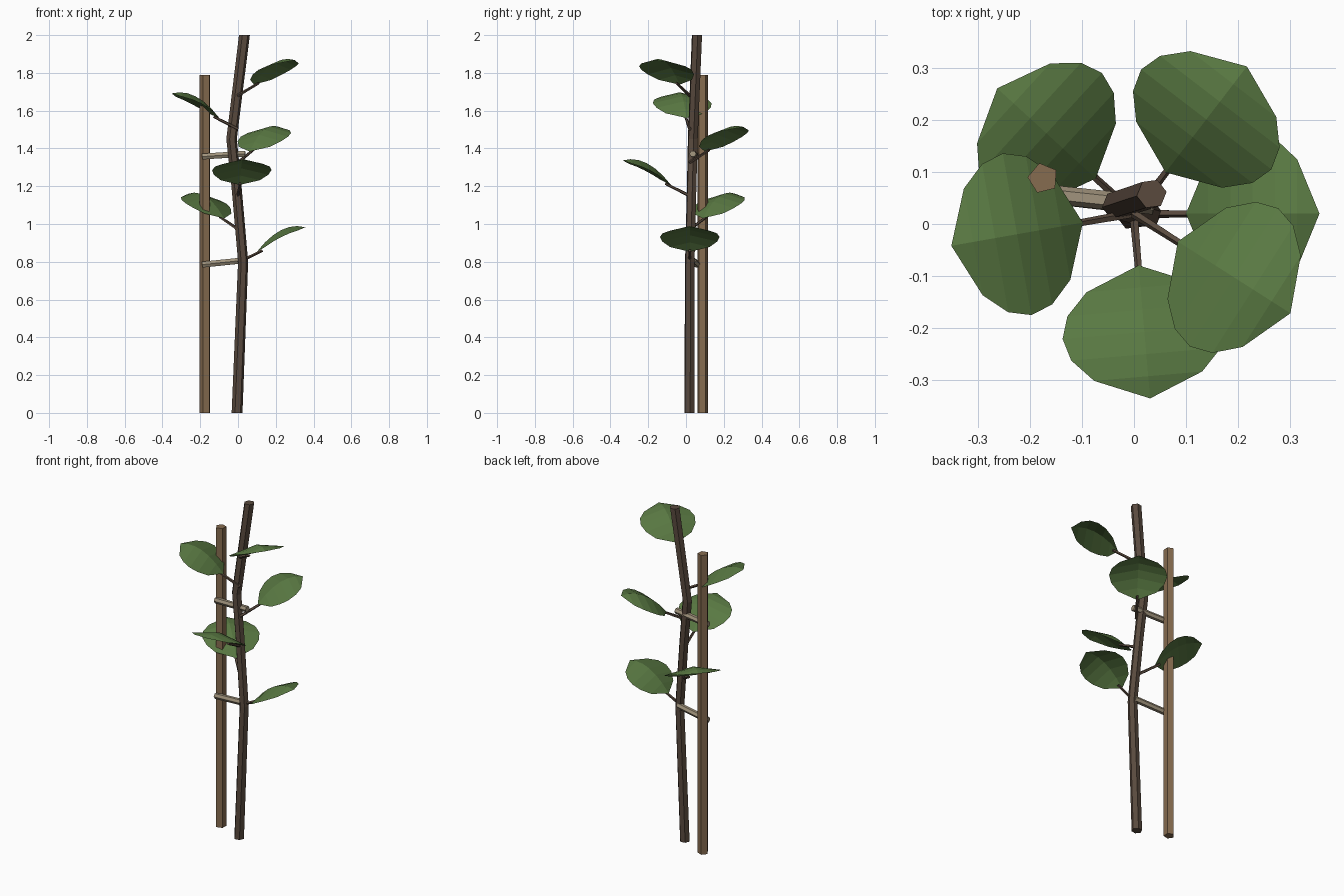
import bpy, math
from mathutils import Vector

if "Cube" in bpy.data.objects:
    bpy.data.objects.remove(bpy.data.objects["Cube"])


def material(name, rgb):
    m = bpy.data.materials.new(name)
    m.diffuse_color = (*rgb, 1)
    m.use_nodes = True
    m.node_tree.nodes["Principled BSDF"].inputs["Base Color"].default_value = m.diffuse_color
    return m


BARK = material("bark", (0.10, 0.068, 0.048))
WOOD = material("stake_wood", (0.24, 0.15, 0.08))
TWINE = material("twine", (0.35, 0.29, 0.20))
GREEN = material("leaf_green", (0.10, 0.19, 0.055))


def add_mesh(name, verts, faces, mat):
    me = bpy.data.meshes.new(name)
    me.from_pydata(verts, [], faces)
    me.materials.append(mat)
    me.update()
    ob = bpy.data.objects.new(name, me)
    bpy.context.collection.objects.link(ob)
    return ob


def tube(name, path, radii, sides, mat, phase=0.0, level=False):
    """Faceted tube; level=True keeps every ring horizontal."""
    pts = [Vector(p) for p in path]
    verts, faces = [], []
    d = (pts[-1] - pts[0]).normalized()
    u, v = Vector((1, 0, 0)), Vector((0, 1, 0))
    if not level:
        u = d.cross(Vector((0, 0, 1))).normalized()
        v = d.cross(u)
    for p, r in zip(pts, radii):
        for k in range(sides):
            a = math.radians(phase) + math.tau * k / sides
            verts.append(p + r * (math.cos(a) * u + math.sin(a) * v))
    for i in range(len(pts) - 1):
        for k in range(sides):
            a, b = i * sides + k, i * sides + (k + 1) % sides
            faces.append((a, b, b + sides, a + sides))
    faces.append(tuple(reversed(range(sides))))
    faces.append(tuple(range(len(verts) - sides, len(verts))))
    return add_mesh(name, verts, faces, mat)


# Crooked trunk and straight support stake
tube("trunk", [(-.005, .018, 0), (.027, .02, .8), (-.008, .03, 1.2), (-.034, .036, 1.45),
               (.034, .058, 2)], [.029, .027, .027, .028, .029], 6, BARK, 8, True)
tube("stake", [(-.175, .088, 0), (-.175, .088, 1.79)], [.03, .03], 5, WOOD, 32, True)

# Ties between stake and trunk
tube("lower_tie", [(-.188, .06, .785), (.025, .035, .807)], [.018, .018], 6, TWINE)
tube("upper_tie", [(-.188, .06, 1.357), (.038, .036, 1.372)], [.018, .018], 6, TWINE)


# Arched leaf with drooping margins: left edge, midrib, right edge per row
def leaf(name, base, az, rows=6, length=.257, half=.158):
    fwd = Vector((math.cos(az), math.sin(az), 0))
    side = Vector((-fwd.y, fwd.x, 0))
    verts, faces = [Vector(base)], []
    for i in range(1, rows + 1):
        t = i / rows
        mid = Vector(base) + fwd * length * t + Vector((0, 0, .33 * t - .20 * t * t))
        if i == rows:
            verts.append(mid)
            break
        w = math.sin(math.pi * t) ** .6
        drop = Vector((0, 0, -.037 * w))
        verts += [mid + side * half * w + drop, mid, mid - side * half * w + drop]
    faces += [(0, 2, 1), (0, 3, 2)]
    for i in range(rows - 2):
        a = 1 + 3 * i
        for c in (a, a + 1):
            faces += [(c, c + 1, c + 4), (c, c + 4, c + 3)]
    a, tip = 1 + 3 * (rows - 2), len(verts) - 1
    faces += [(a, a + 1, tip), (a + 1, a + 2, tip)]
    add_mesh(name, verts, faces, GREEN)


# Six leaves spiralling up the trunk by the golden angle
for i in range(6):
    az = math.radians(137.5 * i)
    z = .795 + .177 * i
    c, s = math.cos(az), math.sin(az)
    tube(f"stem_{i + 1}", [(0, .02, z), (.13 * c, .02 + .13 * s, z + .065)],
         [.009, .007], 5, BARK)
    leaf(f"leaf_{i + 1}", (.1 * c, .02 + .1 * s, z + .058), az)
